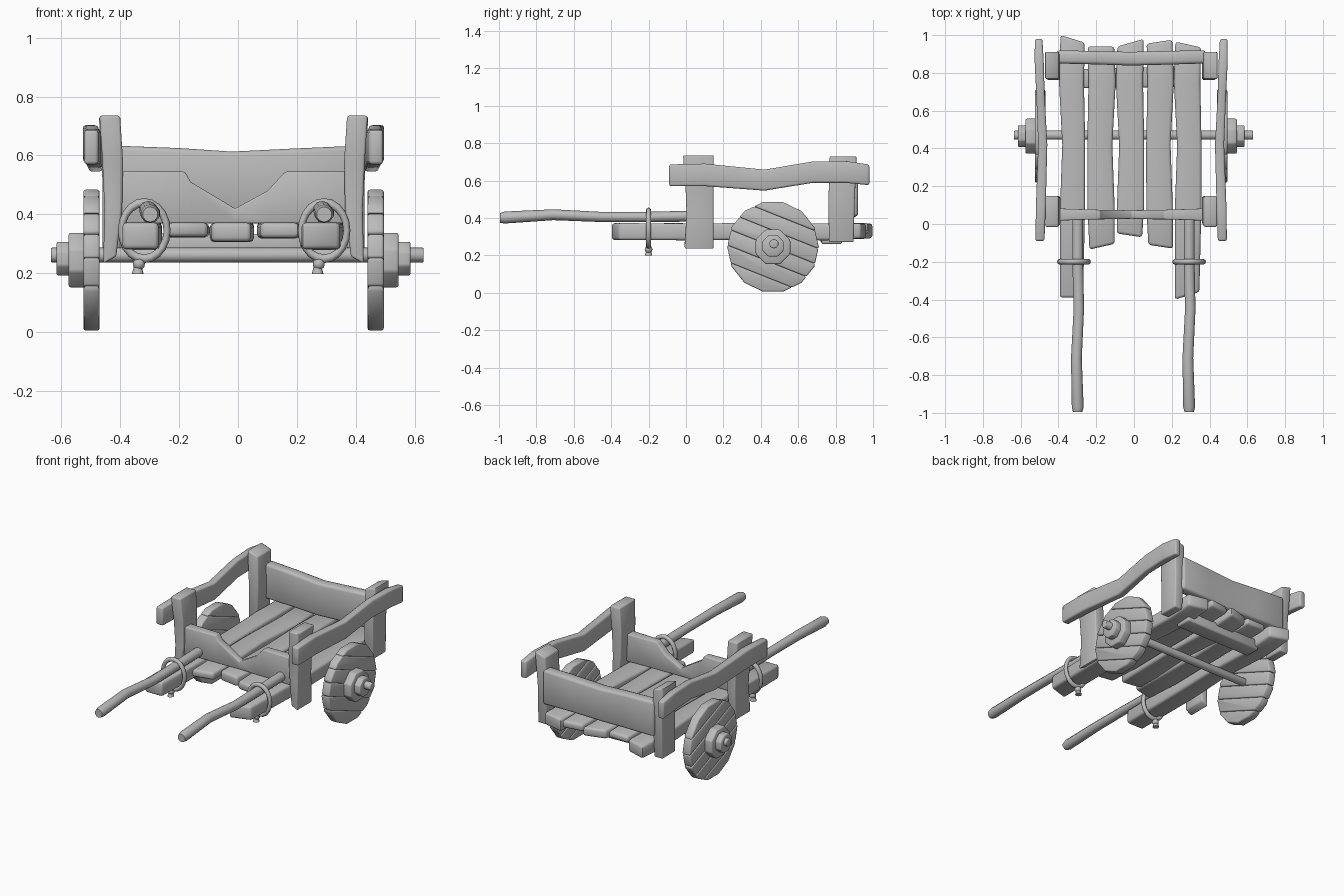
import bpy, bmesh, math
from mathutils import Vector, Matrix

if "Cube" in bpy.data.objects:
    bpy.data.objects.remove(bpy.data.objects["Cube"], do_unlink=True)

wood = bpy.data.materials.new("grey_wood")
wood.use_nodes = True
grey = (0.5, 0.5, 0.5, 1)
wood.diffuse_color = grey
wood.node_tree.nodes["Principled BSDF"].inputs["Base Color"].default_value = grey


def finish(name, bm, bevel=0.0, angle=50):
    """Bevel, smooth and link a finished part."""
    bmesh.ops.recalc_face_normals(bm, faces=bm.faces)
    if bevel:
        edges = [e for e in bm.edges if len(e.link_faces) == 2
                 and e.calc_face_angle(0) > math.radians(40)]
        bmesh.ops.bevel(bm, geom=edges, offset=bevel, segments=2,
                        profile=0.5, affect='EDGES', clamp_overlap=True)
    mesh = bpy.data.meshes.new(name)
    bm.to_mesh(mesh)
    bm.free()
    mesh.materials.append(wood)
    ob = bpy.data.objects.new(name, mesh)
    bpy.context.collection.objects.link(ob)
    bpy.ops.object.select_all(action='DESELECT')
    ob.select_set(True)
    bpy.context.view_layer.objects.active = ob
    bpy.ops.object.shade_smooth_by_angle(angle=math.radians(angle))
    return ob


def loft(name, axis, sections, sides=4, bevel=0.008, skew=(0, 0)):
    """Sections (t, u, v, half_u, half_v) along an axis; skew slants the ends."""
    bm = bmesh.new()
    rings = []
    for i, (t, u, v, hu, hv) in enumerate(sections):
        slant = skew[0] if i == 0 else skew[1] if i == len(sections) - 1 else 0
        ring = []
        for k in range(sides):
            a = 2 * math.pi * (k + 0.5) / sides
            c, s = math.cos(a), math.sin(a)
            if sides == 4:
                c, s = math.copysign(1, c), math.copysign(1, s)
            p, q, r = t + slant * c, u + hu * c, v + hv * s
            ring.append(bm.verts.new({'X': (p, q, r), 'Y': (q, p, r), 'Z': (q, r, p)}[axis]))
        rings.append(ring)
    for a, b in zip(rings, rings[1:]):
        for k in range(sides):
            n = (k + 1) % sides
            bm.faces.new((a[k], a[n], b[n], b[k]))
    bm.faces.new(rings[0])
    bm.faces.new(rings[-1])
    return finish(name, bm, bevel)


def disc(name, x0, x1, radius, y, z, sides, bevel=0.006):
    """Solid cylinder along x."""
    return loft(name, 'X', [(x0, y, z, radius, radius), (x1, y, z, radius, radius)],
                sides, bevel)


# Floor planks: centre x, half width, front y, back y, half thickness, end slants
planks = [(-0.325, 0.066, -0.39, 0.98, 0.045, 0.0, -0.02),
          (-0.175, 0.072, -0.12, 0.94, 0.024, 0.015, 0.0),
          (-0.018, 0.072, -0.06, 0.96, 0.032, -0.01, 0.02),
          (0.135, 0.07, -0.12, 0.965, 0.026, -0.01, 0.01),
          (0.287, 0.07, -0.38, 0.95, 0.045, 0.02, -0.015)]
for i, (x, w, y0, y1, h, s0, s1) in enumerate(planks):
    bend = 0.006 * (-1) ** i
    loft(f"floor_plank_{i + 1}", 'Y',
         [(y0, x - bend, 0.372 - h, w * 0.93, h),
          (0.1, x, 0.37 - h, w, h),
          (0.42, x + bend, 0.375 - h, w * 0.92, h),
          (0.75, x - bend, 0.37 - h, w, h),
          (y1, x, 0.376 - h, w * 0.97, h * 0.9)], bevel=0.014, skew=(s0, s1))
loft("rear_crossbeam", 'X', [(-0.29, 0.77, 0.3, 0.05, 0.035),
                             (0.27, 0.78, 0.295, 0.055, 0.035)], bevel=0.01)

# Front board with a worn dip, and the taller back board
loft("front_board", 'X', [(x, 0.05, (top + 0.37) / 2, d, (top - 0.37) / 2)
                          for x, top, d in ((-0.4, 0.545, 0.032), (-0.18, 0.545, 0.025),
                                            (-0.16, 0.51, 0.025), (-0.01, 0.42, 0.022),
                                            (0.1, 0.48, 0.025), (0.16, 0.545, 0.025),
                                            (0.37, 0.545, 0.032))], bevel=0.006)
loft("back_board", 'X', [(-0.41, 0.885, 0.52, 0.035, 0.113), (-0.2, 0.88, 0.515, 0.035, 0.11),
                         (-0.02, 0.875, 0.507, 0.036, 0.106), (0.18, 0.88, 0.515, 0.036, 0.108),
                         (0.38, 0.885, 0.52, 0.035, 0.112)], bevel=0.016)

# Parts that repeat on both sides; the cart is slightly off centre
for side, label in ((1, "left"), (-1, "right")):
    mid = -0.015

    def sx(x):
        return mid + side * x

    # Corner posts
    loft(f"{label}_front_post", 'Z',
         [(0.245, sx(0.42), 0.07, 0.022, 0.078), (0.42, sx(0.408), 0.075, 0.03, 0.072),
          (0.58, sx(0.41), 0.072, 0.035, 0.075), (0.735, sx(0.42), 0.066, 0.035, 0.082)],
         bevel=0.008, skew=(-0.012 * side, 0))
    loft(f"{label}_rear_post", 'Z',
         [(0.27, sx(0.415), 0.83, 0.03, 0.066), (0.5, sx(0.41), 0.832, 0.034, 0.07),
          (0.72, sx(0.42), 0.84, 0.037, 0.072)],
         bevel=0.008, skew=(0, 0.012 * side))

    # Wavy side rail
    loft(f"{label}_side_rail", 'Y',
         [(-0.09, sx(0.483), 0.628, 0.024, 0.058), (0.1, sx(0.478), 0.63, 0.026, 0.06),
          (0.42, sx(0.468), 0.602, 0.024, 0.056), (0.68, sx(0.48), 0.645, 0.022, 0.057),
          (0.86, sx(0.487), 0.645, 0.024, 0.058), (0.98, sx(0.49), 0.63, 0.02, 0.055)],
         bevel=0.01)

    # Plank wheel: a round disc sliced into slanted boards
    cy, cz, radius, strips = 0.465, 0.245, 0.245, 6
    tilt = Vector((0, math.sin(0.38), math.cos(0.38)))
    wheel = bmesh.new()
    for i in range(strips):
        bm = bmesh.new()
        bmesh.ops.create_cone(bm, cap_ends=True, segments=14, radius1=radius,
                              radius2=radius, depth=0.055,
                              matrix=Matrix.Rotation(math.pi / 2, 4, 'Y'))
        step = 2 * radius / strips
        for edge, sign in ((i, -1), (i + 1, 1)):
            cut = bmesh.ops.bisect_plane(
                bm, geom=bm.verts[:] + bm.edges[:] + bm.faces[:],
                plane_co=tilt * (edge * step - radius), plane_no=tilt * sign,
                clear_outer=True)["geom_cut"]
            rim = [e for e in cut if isinstance(e, bmesh.types.BMEdge)]
            if rim:
                bmesh.ops.holes_fill(bm, edges=rim)
        bmesh.ops.translate(bm, verts=bm.verts, vec=(sx(0.482), cy, cz))
        edges = [e for e in bm.edges if len(e.link_faces) == 2
                 and e.calc_face_angle(0) > math.radians(40)]
        bmesh.ops.bevel(bm, geom=edges, offset=0.008, segments=2, profile=0.5,
                        affect='EDGES', clamp_overlap=True)
        part = bpy.data.meshes.new("wheel_board")
        bm.to_mesh(part)
        bm.free()
        wheel.from_mesh(part)
        bpy.data.meshes.remove(part)
    finish(f"{label}_wheel", wheel)

    # Stepped hub
    disc(f"{label}_hub", sx(0.5), sx(0.56), 0.1, cy, 0.245, 8, 0.008)
    disc(f"{label}_hub_cap", sx(0.55), sx(0.6), 0.062, cy, 0.25, 8)

    # Handle pole lashed on top of the outer plank
    hx = 0.295 * side - 0.003
    loft(f"{label}_handle", 'Y',
         [(-0.995, hx, 0.4, 0.026, 0.026), (-0.97, hx, 0.402, 0.033, 0.032),
          (-0.71, hx - 0.007, 0.417, 0.03, 0.029), (-0.45, hx + 0.006, 0.405, 0.029, 0.027),
          (-0.2, hx, 0.405, 0.03, 0.028), (0.06, hx, 0.41, 0.03, 0.029)],
         sides=10, bevel=0)

    # Rope ring and its knot
    rx = 0.305 * side - 0.013
    bpy.ops.mesh.primitive_torus_add(major_segments=20, minor_segments=8, major_radius=0.09,
                                     minor_radius=0.014, location=(rx, -0.2, 0.345),
                                     rotation=(math.pi / 2, 0, 0))
    ring = bpy.context.object
    ring.name = f"{label}_rope_ring"
    ring.scale = (0.86, 1.06, 1)
    ring.data.materials.append(wood)
    bpy.ops.object.shade_smooth()
    bm = bmesh.new()
    bmesh.ops.create_icosphere(bm, subdivisions=2, radius=0.021,
                               matrix=Matrix.Translation((rx - 0.018, -0.2, 0.232)))
    bmesh.ops.create_cone(bm, cap_ends=True, segments=8, radius1=0.02, radius2=0.012, depth=0.03,
                          matrix=Matrix.Translation((rx - 0.022, -0.2, 0.213)))
    finish(f"{label}_rope_knot", bm)

# Axle through both wheels
disc("axle", -0.635, 0.63, 0.025, 0.47, 0.262, 10, 0.004)
